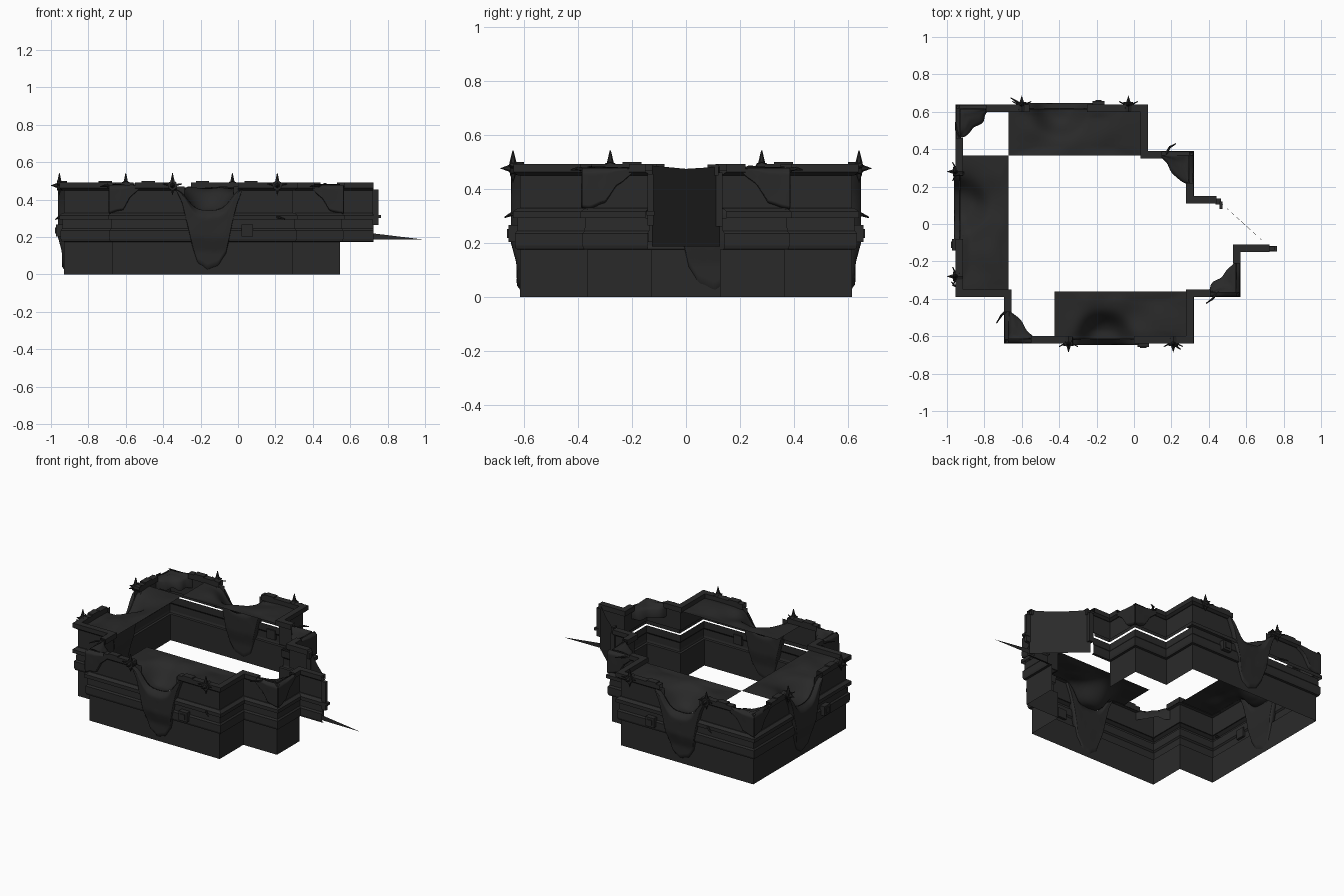
import bpy, bmesh, math, random
from mathutils import Vector as V, noise

if "Cube" in bpy.data.objects:
    bpy.data.objects.remove(bpy.data.objects["Cube"])
random.seed(3)

def mat(name, v):
    m = bpy.data.materials.new(name)
    m.diffuse_color = (v, v, v, 1)
    m.use_nodes = True
    m.node_tree.nodes["Principled BSDF"].inputs["Base Color"].default_value = m.diffuse_color
    return m
STONE = mat("dark stone", 0.023)
EARTH = mat("dark earth", 0.022)
IRON = mat("black iron", 0.018)

def obj(name, verts, faces, m, smooth=False):
    me = bpy.data.meshes.new(name)
    me.from_pydata([tuple(v) for v in verts], [], faces)
    me.materials.append(m)
    for p in me.polygons:
        p.use_smooth = smooth
    o = bpy.data.objects.new(name, me)
    bpy.context.collection.objects.link(o)
    return o

def grid(name, rows, m, smooth=False):
    n = len(rows[0])
    f = [(i*n+j, i*n+j+1, (i+1)*n+j+1, (i+1)*n+j)
         for i in range(len(rows)-1) for j in range(n-1)]
    return obj(name, [p for r in rows for p in r], f, m, smooth)

def left(d):
    return V((-d.y, d.x))

def sweep(name, path, prof, m):
    # mitred sweep of an (out, z) profile; outward is left of travel
    P = [V(p) for p in path]
    rows = []
    for i, p in enumerate(P):
        ds = []
        if i > 0: ds.append((p-P[i-1]).normalized())
        if i < len(P)-1: ds.append((P[i+1]-p).normalized())
        ns = [left(d) for d in ds]
        off = ns[0] if len(ns) == 1 or ns[0].dot(ns[1]) > .9 else ns[0]+ns[1]
        rows.append([(p.x+off.x*o, p.y+off.y*o, z) for o, z in prof])
    return grid(name, rows, m)

# stepped ground plan, clockwise from the right-front arm
PLAN = [(.545, -.125), (.545, -.365), (.295, -.365), (.295, -.615), (-.67, -.615),
        (-.67, -.365), (-.93, -.365), (-.93, .615), (.05, .615), (.05, .365),
        (.295, .365), (.295, .125)]
FULL = [(.725, -.125)] + PLAN + [(.44, .125)]
sweep("lower_wall", PLAN, [(0, 0), (0, .175)], STONE)
sweep("middle_band", FULL, [(0, .175), (.014, .177), (.018, .19), (.018, .235), (.01, .245),
                            (.008, .293)], STONE)
sweep("ledge", FULL, [(.025, .293), (.025, .316), (.006, .33), (0, .33)], STONE)
# upper wall, broken through at the three spills
W = .13
for i, path in enumerate([FULL[:5] + [(-.155+W, -.615)], [(-.155-W, -.615)] + FULL[5:8] + [(-.93, .1-W)],
                          [(-.93, .1+W), FULL[8], (-.4-W, .615)], [(-.4+W, .615)] + FULL[9:]]):
    sweep("upper_wall_%d" % i, path, [(0, .33), (0, .47)], STONE)

# coping, broken where the earth spills over
COPE = [(-.015, .458), (.008, .45), (.024, .462), (.024, .492), (-.016, .492), (-.016, .458)]
for i, path in enumerate([
        [(.725, -.125), (.545, -.125), (.545, -.21)], [(.41, -.365), (.295, -.365), (.295, -.615), (.0, -.615)],
        [(-.33, -.615), (-.55, -.615)], [(-.67, -.47), (-.67, -.365), (-.93, -.365), (-.93, -.08)],
        [(-.93, .26), (-.93, .46)], [(-.79, .615), (-.56, .615)],
        [(-.25, .615), (.05, .615), (.05, .365), (.15, .365)], [(.295, .22), (.295, .125), (.44, .125)]]):
    sweep("coping_%d" % i, path, COPE, STONE)

def wobble(x, y, s=7):
    return noise.noise(V((x*s, y*s, 2.3)))

def dip(d):
    # bowl the earth has poured out of
    return .12/(1+math.exp((d-.115)/.022))

# earth shelves behind the three long walls, dished toward each spill
def shelf(name, x0, x1, y0, y1, spill):
    rows = []
    N = 32
    for i in range(N+1):
        r = []
        for j in range(N+1):
            x, y = x0+(x1-x0)*i/N, y0+(y1-y0)*j/N
            d = math.hypot(x-spill[0], y-spill[1])
            edge = min(i, N-i, j, N-j)/6
            r.append((x, y, .462 + min(1, edge)*.022*wobble(x, y) - dip(d)))
        rows.append(r)
    grid(name, rows, EARTH, True)
shelf("front_shelf", -.425, .30, -.615, -.36, (-.155, -.615))
shelf("left_shelf", -.93, -.67, -.365, .365, (-.93, .1))
shelf("back_shelf", -.67, .05, .365, .615, (-.4, .615))

# hanging earth sheet on a wall: profile lists (distance along, lowest z)
def hang(name, p, d, prof, top=.478, depth=.03, bowl=False):
    p, d = V(p), V(d)
    n = left(d)
    rows = []
    steps = 40
    a, b = prof[0][0], prof[-1][0]
    for i in range(steps+1):
        s = a+(b-a)*i/steps
        for (s0, z0), (s1, z1) in zip(prof, prof[1:]):
            if s0 <= s <= s1:
                zb = z0+(z1-z0)*(s-s0)/(s1-s0)
        zt = top - (dip(abs(s)) if bowl else 0)
        zb = min(max(zb + .008*wobble(s+p.x, p.y, 25), .025), zt)
        r = []
        for j in range(21):
            k = j/20
            z = zt+(zb-zt)*k
            # over the lip, down the face, tucked back at the tip
            o = depth*min(1, k*8+.1)*(1+.08*wobble(s*2, z, 9))
            if z < .2:
                o *= max(.35, 1-(.2-z)/.12)
            if j == 20: o = 0
            q = p+d*s+n*o
            r.append((q.x, q.y, z))
        rows.append(r)
    grid(name, rows, EARTH, True)

SPILL = [(-.18, .455), (-.15, .38), (-.125, .28), (-.11, .2), (-.09, .11), (-.05, .05), (.01, .03),
         (.06, .06), (.095, .17), (.12, .28), (.145, .38), (.18, .455)]
for nm, p, d in [("front", (-.155, -.615), (-1, 0)), ("left", (-.93, .1), (0, 1)),
                 ("back", (-.4, .615), (1, 0))]:
    hang(nm+"_spill_outer", p, d, SPILL, .462, .032, True)
    hang(nm+"_spill_inner", p, d, SPILL, .462, -.02, True)

# corner slumps: a cap of earth plus a hanging sheet on both faces
def corner(name, c, a, b):
    c, a, b = V(c), V(a), V(b)
    la, lb = (c-a).length, (b-c).length
    da, db = (c-a)/la, (b-c)/lb
    hang(name+"_slump_a", a, da, [(0, .455), (la*.35, .41), (la*.6, .345), (la+.02, .325)], depth=.022)
    hang(name+"_slump_b", c, db, [(-.02, .325), (lb*.4, .345), (lb*.65, .41), (lb, .455)], depth=.022)
    rows = []
    N = 14
    for i in range(N+1):
        t = i/N
        outer = a+(c-a)*min(1, 2*t) if t <= .5 else c+(b-c)*(2*t-1)
        inner = a+(b-a)*t
        inner = inner+(inner-c)*(.15*math.sin(math.pi*t)*(1+2*wobble(inner.x, inner.y, 14)))
        rows.append([(*(outer.lerp(inner, k/6)), .48-.03*(k/6)**2+.012*wobble(outer.x+k, outer.y, 9))
                     for k in range(7)] + [(inner.x, inner.y, .40+.02*wobble(inner.x, inner.y, 20))])
    grid(name+"_slump_top", rows, EARTH, True)
corner("front_right", (.545, -.365), (.545, -.2), (.40, -.365))
corner("front_left", (-.67, -.615), (-.53, -.615), (-.67, -.46))
corner("back_left", (-.93, .615), (-.93, .46), (-.77, .615))
corner("back_right", (.295, .365), (.14, .365), (.295, .21))

def cone(bm, a, b, r1, r2, seg=6):
    a, b = V(a), V(b)
    d = b-a
    M = d.to_track_quat('Z', 'Y').to_matrix().to_4x4()
    M.translation = (a+b)/2
    bmesh.ops.create_cone(bm, cap_ends=True, segments=seg, radius1=r1, radius2=r2, depth=d.length, matrix=M)

def finish(bm, name, m):
    me = bpy.data.meshes.new(name)
    bm.to_mesh(me)
    bm.free()
    me.materials.append(m)
    bpy.context.collection.objects.link(bpy.data.objects.new(name, me))

# iron spike clusters on the coping of each long wall
SPOTS = [((-.35, -.64), (0, -1)), ((.21, -.64), (0, -1)), ((-.955, .28), (-1, 0)),
         ((-.955, -.28), (-1, 0)), ((-.6, .64), (0, 1)), ((-.03, .64), (0, 1))]
for i, (p, n) in enumerate(SPOTS):
    bm = bmesh.new()
    n = V((n[0], n[1], 0))
    t = V((-n.y, n.x, 0))
    c = V((p[0], p[1], .476))
    up = V((0, 0, 1))
    cone(bm, c-n*.04, c+n*.012, .022, .026, 8)
    cone(bm, c, c+n*.048, .018, 0)
    cone(bm, c, c+up*.066, .018, .002)
    cone(bm, c, c-up*.055, .018, 0)
    for s in (-1, 1):
        cone(bm, c-n*.01, c+t*s*.05+n*.015+up*.008, .007, .003)
    finish(bm, "iron_spikes_%d" % i, IRON)

def box(bm, c, sx, sy, sz):
    g = bmesh.ops.create_cube(bm, size=1)
    for v in g['verts']:
        v.co = V((v.co.x*sx+c[0], v.co.y*sy+c[1], v.co.z*sz+c[2]))

# square bosses on the middle band, with raised plates on the coping
for i, (p, n, plates) in enumerate([((.05, -.615), (0, -1), (.02, -.53)), ((-.93, -.11), (-1, 0), (-.09, .47)),
                                    ((-.19, .615), (0, 1), (0, -.52))]):
    bm = bmesh.new()
    nx, ny = abs(n[0]), abs(n[1])
    def put(s, o, w, z, h):
        box(bm, (p[0]+n[0]*o+s*ny, p[1]+n[1]*o+s*nx, z), w*ny+.04*nx, w*nx+.04*ny, h)
    put(0, .022, .062, .235, .062)
    put(0, .028, .034, .235, .034)
    for s in plates:
        put(s, .004, .07, .488, .024)
    finish(bm, "wall_boss_%d" % i, STONE)

# bent twigs at the slumped corners
bm = bmesh.new()
for a, b, c in [((.17, .37, .47), (.19, .41, .475), (.225, .43, .47)),
                ((-.67, -.45, .47), (-.71, -.49, .475), (-.735, -.53, .47)),
                ((-.93, .45, .47), (-.95, .5, .475), (-.955, .545, .47)),
                ((.45, -.36, .47), (.42, -.4, .475), (.385, -.425, .47)),
                ((-.93, -.33, .31), (-.96, -.33, .305), (-.975, -.31, .295)),
                ((-.6, .62, .31), (-.62, .65, .305), (-.66, .675, .295)),
                ((.2, -.62, .31), (.22, -.65, .305), (.25, -.67, .295))]:
    cone(bm, a, b, .008, .007)
    cone(bm, b, c, .007, .003)
finish(bm, "twigs", IRON)

# upright sheet closing the opening between the arms, and the thin shard beside it
obj("opening_panel", [(.725, -.125, .186), (.45, .125, .186), (.45, .125, .482), (.59, 0, .474), (.725, -.125, .486)],
    [(0, 1, 2, 3, 4)], STONE)
obj("arm_shard", [(.68, -.13, .225), (1.0, -.13, .186), (.68, -.13, .188)], [(0, 1, 2)], STONE)
# broken ends of the two short arms
bm = bmesh.new()
box(bm, (.735, -.132, .36), .03, .022, .19)
box(bm, (.745, -.132, .31), .04, .03, .016)
box(bm, (.45, .12, .36), .03, .03, .2)
box(bm, (.465, .1, .47), .015, .04, .04)
finish(bm, "broken_arm_ends", STONE)
